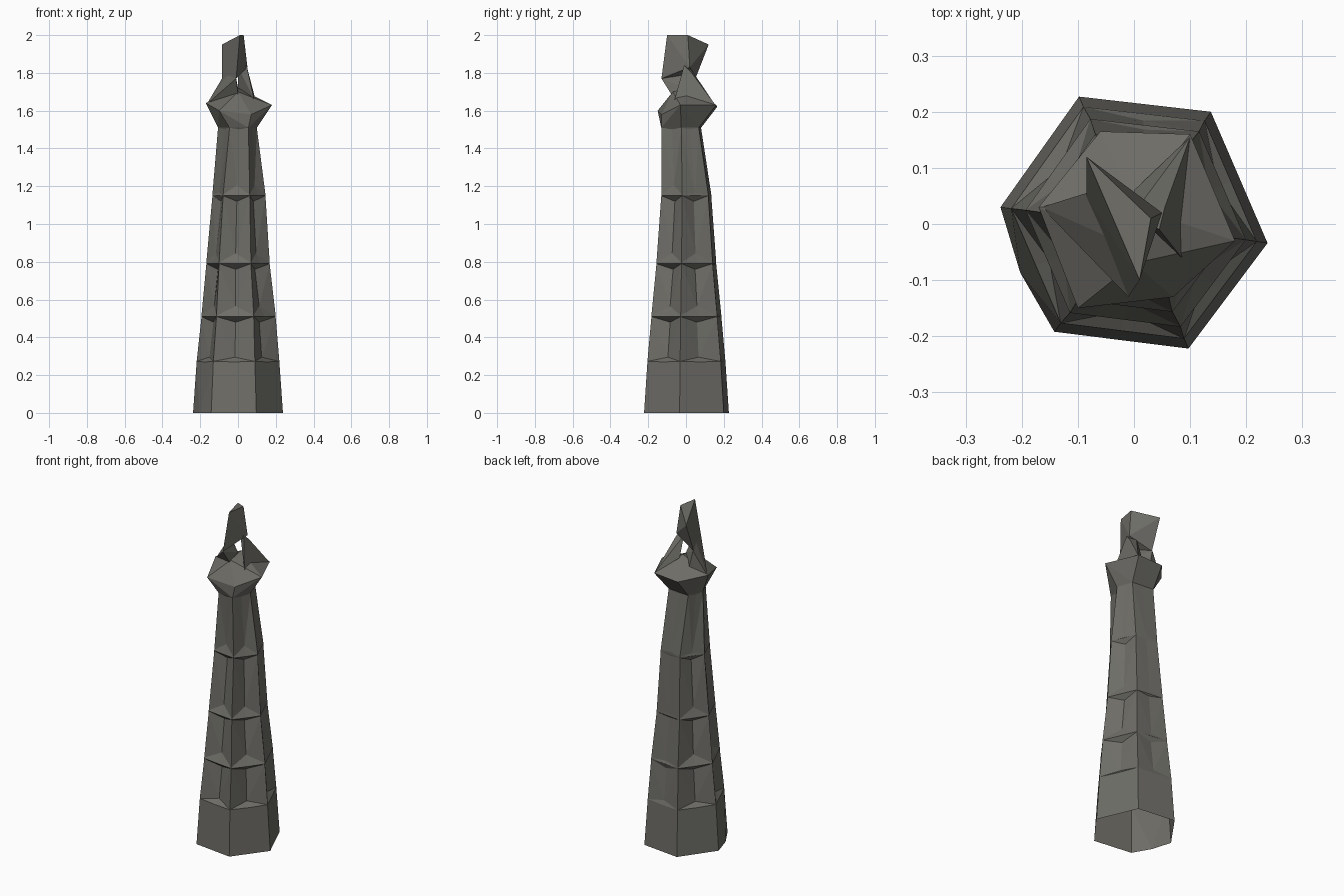
import bpy, bmesh

if "Cube" in bpy.data.objects:
    bpy.data.objects.remove(bpy.data.objects["Cube"])

# Dark stone colour shared by every part
stone = bpy.data.materials.new("dark_stone")
stone.diffuse_color = (0.155, 0.152, 0.135, 1)
stone.use_nodes = True
stone.node_tree.nodes["Principled BSDF"].inputs["Base Color"].default_value = stone.diffuse_color


def make_object(name, bm):
    bmesh.ops.recalc_face_normals(bm, faces=bm.faces[:])
    mesh = bpy.data.meshes.new(name)
    bm.to_mesh(mesh)
    bm.free()
    mesh.materials.append(stone)
    obj = bpy.data.objects.new(name, mesh)
    bpy.context.collection.objects.link(obj)
    return obj


def hull(name, points):
    bm = bmesh.new()
    for p in points:
        bm.verts.new(p)
    res = bmesh.ops.convex_hull(bm, input=bm.verts[:])
    junk = {v for v in res["geom_interior"] if isinstance(v, bmesh.types.BMVert)}
    bmesh.ops.delete(bm, geom=list(junk), context='VERTS')
    return make_object(name, bm)


# Tower shaft: hexagonal tiers, each face hollowed between its ledges
FOOT = [(0.238, -0.034), (0.137, 0.2), (-0.098, 0.227),
        (-0.238, 0.03), (-0.142, -0.192), (0.097, -0.222)]
NECK = [(0.1, -0.025), (0.068, 0.068), (-0.07, 0.08),
        (-0.106, -0.01), (-0.045, -0.12), (0.055, -0.131)]


def tier(scale, dx=0):
    return [(x * scale + dx, y * scale) for x, y in FOOT]


LEVELS = [(0.0, FOOT), (0.27, tier(0.92)), (0.51, tier(0.825, 0.003)),
          (0.79, tier(0.705)), (1.15, tier(0.59, 0.005)), (1.51, NECK)]
# hollow depth for each tier, per face (counter-clockwise from the right side)
DEPTHS = [(0.025, 0.012, 0.03, 0.026, 0.036, 0.036),
          (0.026, 0.008, 0.034, 0.03, 0.034, 0.036),
          (0.02, 0.002, 0.02, 0.018, 0.03, 0.028),
          (0.004, 0.0, 0.004, 0.008, 0.02, 0.02)]


def ring(bm, level, dz=0.0, depth=(0,) * 6):
    z, pts = level
    verts = []
    for i, (x, y) in enumerate(pts):
        nx, ny = pts[(i + 1) % 6]
        mx, my = (x + nx) / 2, (y + ny) / 2
        s = 1 - depth[i] / (mx * mx + my * my) ** 0.5
        tip = dz if depth[i] > 0.01 else dz * 0.3
        verts.append(bm.verts.new((x, y, z + dz * 0.1)))
        verts.append(bm.verts.new((mx * s, my * s, z + tip)))
    return verts


bm = bmesh.new()
rings = [ring(bm, LEVELS[0], depth=(0, 0, 0, -0.014, 0, 0)), ring(bm, LEVELS[1])]
for k, depth in enumerate(DEPTHS):
    low, high = LEVELS[k + 1], LEVELS[k + 2]
    rings.append(ring(bm, low, 0.025 if k == 0 else 0.055, depth))
    soft = depth if k < 3 else [d * 0.3 for d in depth]
    rings.append(ring(bm, high, -0.03, soft))
    rings.append(ring(bm, high))
for a, b in zip(rings, rings[1:]):
    for i in range(12):
        j = (i + 1) % 12
        # triangulate so creases run between corner and hollow
        if i % 2 == 0:
            bm.faces.new((a[i], a[j], b[i]))
            bm.faces.new((a[j], b[j], b[i]))
        else:
            bm.faces.new((a[i], a[j], b[j]))
            bm.faces.new((a[i], b[j], b[i]))
make_object("tower_shaft", bm)  # the foot stays open

# Flared capital with a raised deck
rim = [(0.18, -0.03, 1.63), (0.1, 0.16, 1.63), (-0.06, 0.165, 1.62),
       (-0.17, 0.03, 1.64), (-0.1, -0.15, 1.6), (0.07, -0.13, 1.58)]
hull("capital", [(x, y, 1.51) for x, y in NECK] + rim
     + [(0, -0.07, 1.7), (0.0, 0.03, 1.72)])

# Broken spire blade and its two supporting legs
hull("spire_blade", [(-0.085, 0.12, 1.95), (0.03, 0.01, 2.0), (0.01, -0.1, 2.0),
                     (-0.01, -0.13, 1.77), (-0.085, 0.05, 1.77), (0.05, 0.02, 1.83),
                     (0.0, 0.0, 1.81)])
hull("left_leg", [(-0.085, 0.055, 1.77), (-0.01, -0.13, 1.77), (-0.03, -0.03, 1.82),
                  (-0.165, 0.03, 1.635), (0.0, -0.08, 1.69), (0.0, 0.0, 1.72),
                  (-0.06, 0.06, 1.66)])
hull("right_leg", [(0.055, 0.03, 1.8), (0.045, -0.01, 1.84), (0.0, 0.02, 1.83),
                   (0.1, 0.155, 1.63), (0.085, -0.06, 1.66), (0.0, 0.06, 1.71)])
